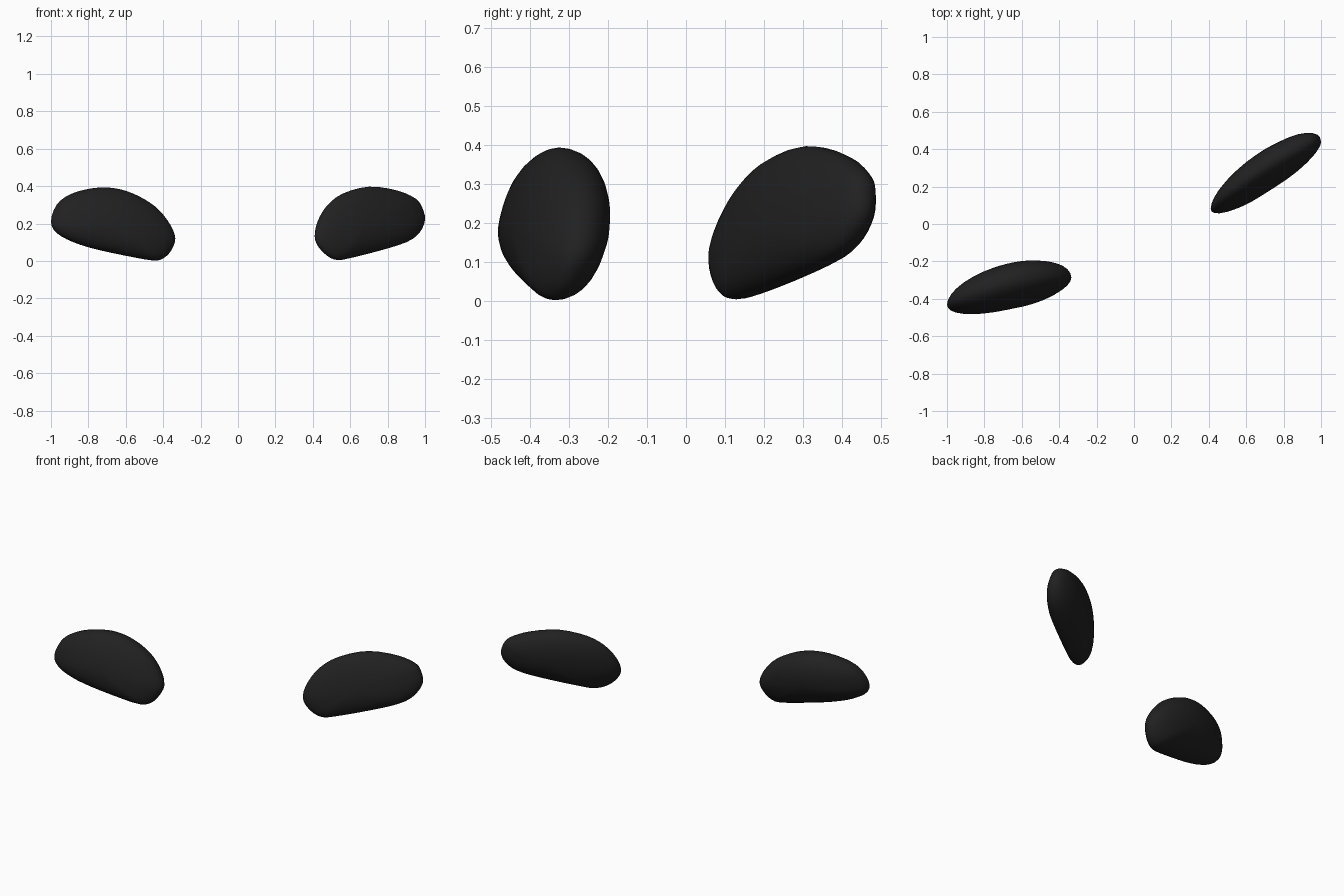
import bpy, math
from mathutils import Vector

cube = bpy.data.objects.get("Cube")
if cube:
    bpy.data.objects.remove(cube, do_unlink=True)

black = bpy.data.materials.new("matte black")
black.use_nodes = True
colour = (0.015, 0.015, 0.015, 1)
black.diffuse_color = colour
bsdf = black.node_tree.nodes["Principled BSDF"]
bsdf.inputs["Base Color"].default_value = colour
bsdf.inputs["Roughness"].default_value = 0.8


def smooth_loop(points, steps=3):
    """Closed Catmull-Rom curve through the points."""
    pts = [Vector(p) for p in points]
    n, out = len(pts), []
    for i in range(n):
        a, b, c, d = (pts[(i + k) % n] for k in (-1, 0, 1, 2))
        for j in range(steps):
            t = j / steps
            out.append(0.5 * (2 * b + (c - a) * t + (2 * a - 5 * b + 4 * c - d) * t * t
                              + (3 * b - a - 3 * c + d) * t ** 3))
    return out


def lens(name, outline, centre, y_mid, slope, lean, front, back, rings=9):
    """Rounded lens: an x-z outline on a slanted plane, swollen to front and back."""
    loop = smooth_loop(outline)
    n, mid = len(loop), Vector(centre)
    verts, faces = [], []

    def place(p, s, bulge):
        d = (p - mid) * s
        verts.append((mid.x + d.x, y_mid + slope * d.x + lean * d.y + bulge, mid.y + d.y))

    # Rings run from the front pole over the rim to the back pole
    place(mid, 0, -front)
    for k in range(1, 2 * rings):
        angle = math.pi / 2 * (k / rings - 1)
        s, h = math.cos(angle), math.sin(angle)
        for p in loop:
            place(p, s, h * (back if h > 0 else front))
    place(mid, 0, back)

    last = len(verts) - 1
    for i in range(n):
        j = (i + 1) % n
        faces.append((0, 1 + i, 1 + j))
        for k in range(2 * rings - 2):
            a, b = 1 + k * n, 1 + (k + 1) * n
            faces.append((a + i, b + i, b + j, a + j))
        faces.append((last, last - n + j, last - n + i))

    mesh = bpy.data.meshes.new(name)
    mesh.from_pydata(verts, [], faces)
    mesh.materials.append(black)
    mesh.update()
    obj = bpy.data.objects.new(name, mesh)
    bpy.context.collection.objects.link(obj)

    # Outward normals and smooth shading
    bpy.ops.object.select_all(action='DESELECT')
    obj.select_set(True)
    bpy.context.view_layer.objects.active = obj
    bpy.ops.object.mode_set(mode='EDIT')
    bpy.ops.mesh.select_all(action='SELECT')
    bpy.ops.mesh.normals_make_consistent(inside=False)
    bpy.ops.object.mode_set(mode='OBJECT')
    bpy.ops.object.shade_smooth()


# Left lens: short and strongly turned
lens("left_lens",
     [(.41, .13), (.425, .21), (.475, .295), (.56, .36), (.70, .397), (.85, .377),
      (.95, .333), (.985, .285), (1, .22), (.97, .15), (.9, .1), (.75, .053),
      (.59, .013), (.53, .005), (.48, .025), (.43, .075)],
     (.71, .2), .268, .57, .23, .092, .13)

# Right lens: longer and turned less
lens("right_lens",
     [(-1, .21), (-.97, .3), (-.9, .355), (-.8, .385), (-.7, .393), (-.6, .375),
      (-.5, .33), (-.42, .27), (-.36, .19), (-.335, .12), (-.355, .06), (-.39, .02),
      (-.44, .002), (-.55, .018), (-.75, .06), (-.88, .1), (-.97, .15)],
     (-.66, .2), -.35, .245, .2, .1, .137)
